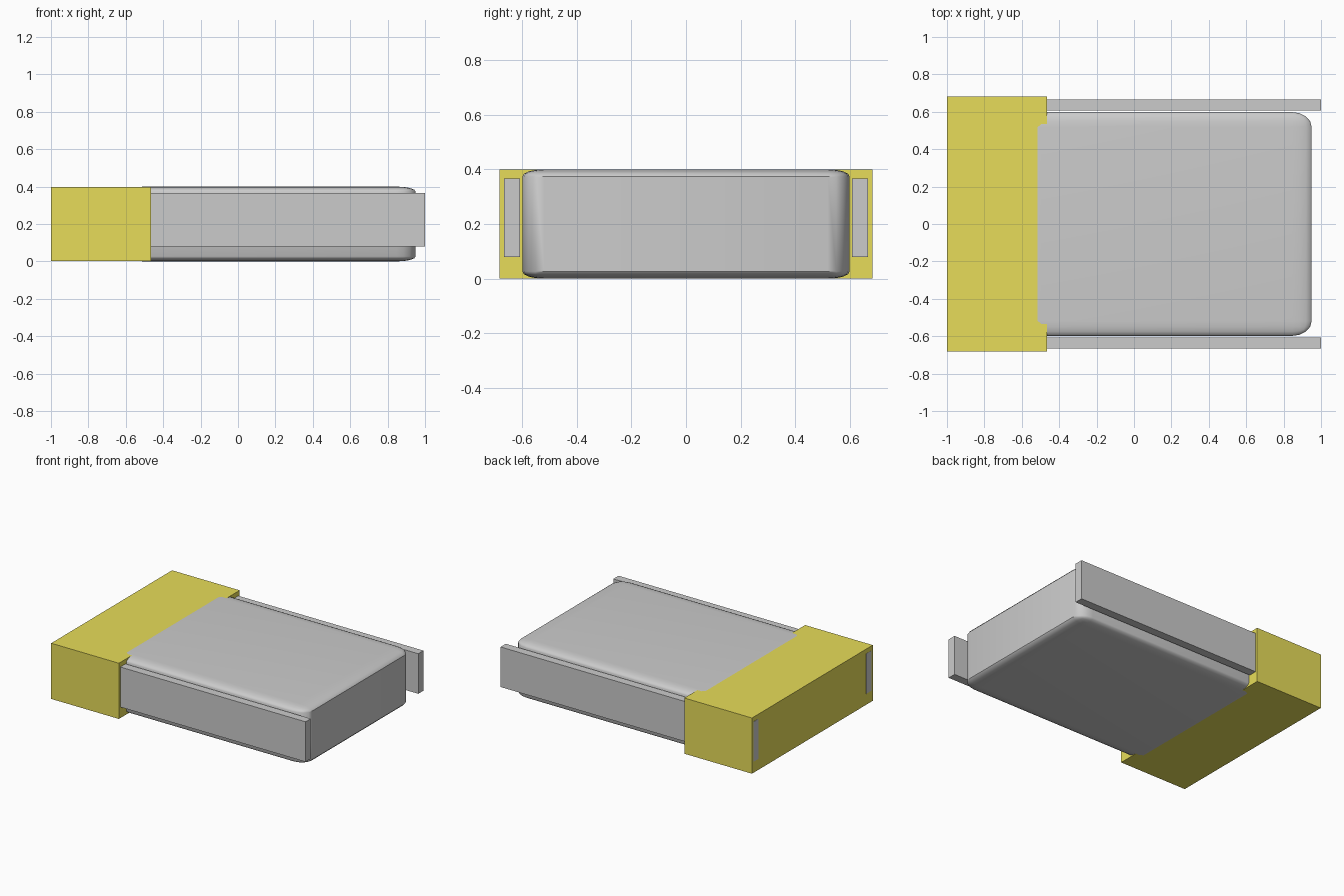
import bpy

if "Cube" in bpy.data.objects:
    bpy.data.objects.remove(bpy.data.objects["Cube"])

gold = bpy.data.materials.new("gold")
gold.diffuse_color = (0.8, 0.72, 0.1, 1)
gold.use_nodes = True
gold.node_tree.nodes["Principled BSDF"].inputs["Base Color"].default_value = gold.diffuse_color


def box(name, lo, hi, material=None):
    """Box between two corners."""
    bpy.ops.mesh.primitive_cube_add(size=2, location=[(a + b) / 2 for a, b in zip(lo, hi)])
    ob = bpy.context.object
    ob.name = name
    ob.scale = [(b - a) / 2 for a, b in zip(lo, hi)]
    if material:
        ob.data.materials.append(material)
    return ob


# End cap
box("end_cap", (-0.999, -0.682, 0.001), (-0.464, 0.682, 0.399), gold)

# Main body: bevelled before scaling, so the rounding is flatter vertically
body = box("body", (-0.6, -0.598, 0), (0.95, 0.598, 0.4))
bevel = body.modifiers.new("rounding", "BEVEL")
bevel.width = 0.133
bevel.segments = 4
bpy.ops.object.modifier_apply(modifier=bevel.name)
bpy.ops.object.transform_apply(location=False, rotation=False, scale=True)
bpy.ops.object.shade_smooth_by_angle(angle=0.6)

# Side rails running the whole length, through the cap
for side, y0, y1 in (("front", -0.666, -0.607), ("back", 0.607, 0.666)):
    box(side + "_rail", (-1, y0, 0.08), (1, y1, 0.366))
